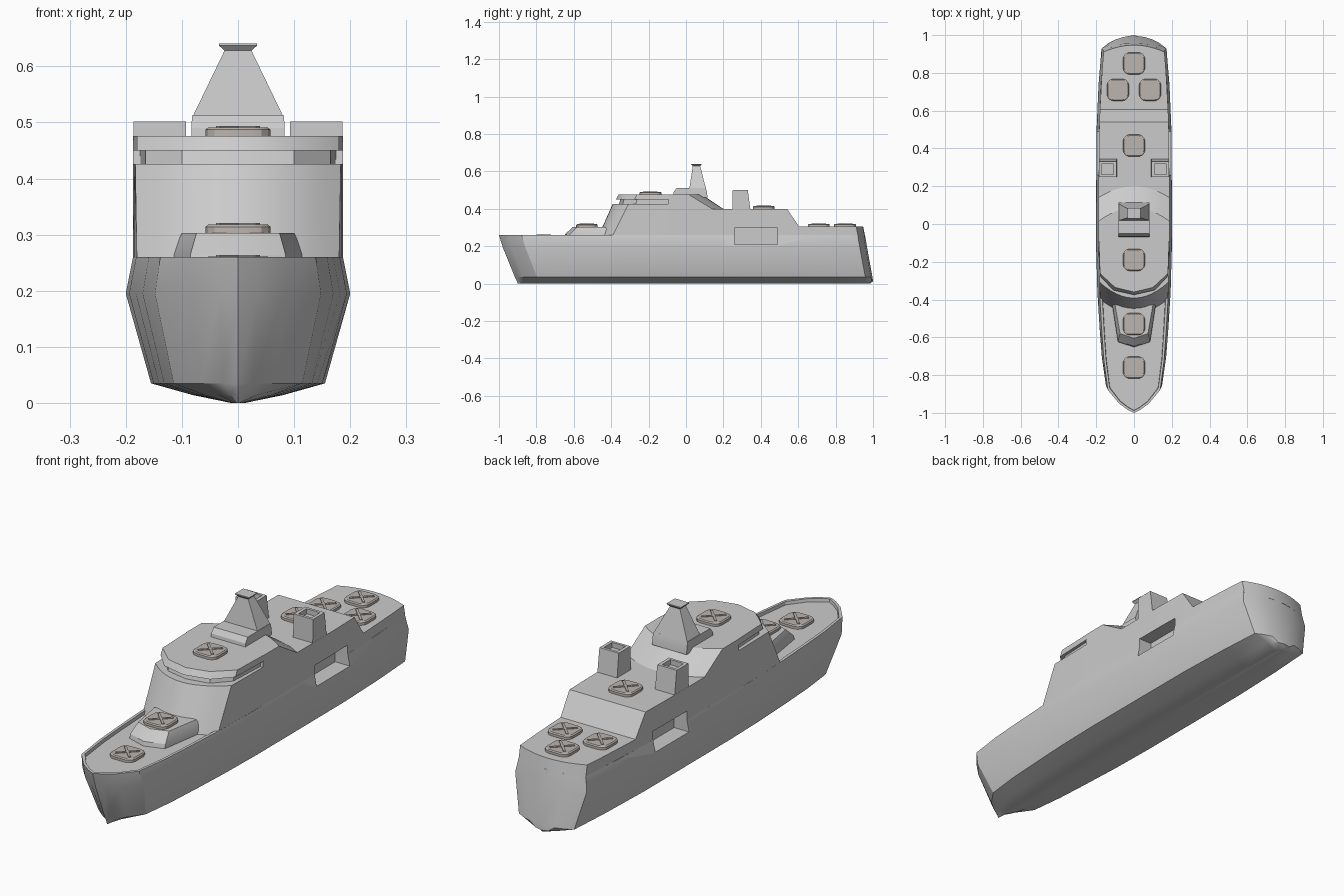
import bpy, bmesh, math

if "Cube" in bpy.data.objects:
    bpy.data.objects.remove(bpy.data.objects["Cube"])

def loft(name, rings, strip_caps=False, color=None):
    """Bridge equal-length closed rings and cap both ends."""
    bm = bmesh.new()
    vs = [[bm.verts.new(p) for p in r] for r in rings]
    n = len(rings[0])
    for a, b in zip(vs, vs[1:]):
        for k in range(n):
            bm.faces.new((a[k], a[(k + 1) % n], b[(k + 1) % n], b[k]))
    for r in (vs[0], vs[-1]):
        if strip_caps:
            for k in range(n // 2 - 1):
                bm.faces.new((r[k], r[k + 1], r[n - 2 - k], r[n - 1 - k]))
        else:
            bm.faces.new(r)
    bmesh.ops.recalc_face_normals(bm, faces=bm.faces)
    me = bpy.data.meshes.new(name)
    bm.to_mesh(me)
    bm.free()
    ob = bpy.data.objects.new(name, me)
    bpy.context.collection.objects.link(ob)
    if color:
        me.materials.append(color)
    return ob

def sym(half, z):
    """Half outline from centre bow to centre stern, mirrored into a ring."""
    back = [(-x, y) for x, y in reversed(half) if x > 1e-6]
    return [(x, y, z) for x, y in half + back]

def rect(x0, x1, y0, y1, z):
    return [(x0, y0, z), (x1, y0, z), (x1, y1, z), (x0, y1, z)]

def cut(ob, cutter):
    m = ob.modifiers.new("cut", 'BOOLEAN')
    m.operation, m.object, m.solver = 'DIFFERENCE', cutter, 'EXACT'
    bpy.context.view_layer.objects.active = ob
    bpy.ops.object.modifier_apply(modifier=m.name)

# Plan shape of the hull: fraction of length, fraction of beam
plan = [(0, 0), (.008, .17), (.025, .42), (.062, .74), (.14, .85), (.22, .91), (.32, .97), (.43, 1),
        (.6, 1), (.75, .995), (.88, .94), (.98, .86), (.989, .65), (.996, .38), (1, 0)]

def plan_width(y):
    s = (y + 1) / 1.957
    for (a, wa), (b, wb) in zip(plan, plan[1:]):
        if a <= s <= b:
            return wa + (wb - wa) * (s - a) / (b - a)
    return 0

# Hull: waterlines from keel to bulwark, then recessed foredeck
levels = [(0, .012, -.90, .985), (.014, .08, -.905, 1.0), (.035, .155, -.915, .997),
          (.195, .2, -.98, .968), (.26, .187, -1, .957), (.26, .174, -.988, .945),
          (.246, .172, -.986, .943)]
hull = loft("hull", [sym([(w * b, y0 + s * (y1 - y0)) for s, b in plan], z)
                     for z, w, y0, y1 in levels])

# Upper hull: stations of (bottom y, top y, top z, plan curvature bottom, top)
stations = [(-.475, -.392, .426, .075, .085), (-.27, -.25, .426, 0, 0), (-.096, -.096, .426, 0, 0),
            (-.09, -.09, .476, 0, 0), (.08, .085, .476, 0, -.07), (.2, .2, .4, 0, -.06),
            (.4, .4, .4, 0, 0), (.54, .54, .4, 0, 0), (.605, .605, .305, 0, 0),
            (.8, .8, .305, 0, 0), (.96, .947, .305, -.037, -.037)]
fr = [i / 6 - 1 for i in range(13)]
rings = []
for yb, yt, zt, cb, ct in stations:
    wb, wt = .187 * plan_width(min(yb + cb, .915)), .187 * plan_width(min(yt + ct, .91))
    rings.append([(f * wb, yb + cb * f * f, .24) for f in fr] +
                 [(f * wt, yt + ct * f * f, zt) for f in reversed(fr)])
upper_hull = loft("upper_hull", rings, strip_caps=True)

# Boat bays cut into both sides
for s in (-1, 1):
    bay = loft("bay_cutter", [rect(s * .125, s * .3, .26, .49, z) for z in (.21, .298)])
    cut(hull, bay)
    cut(upper_hull, bay)
    bpy.data.objects.remove(bay)

# Bridge: recessed window band under a projecting roof
loft("bridge_windows", [
    sym([(0, -.36), (.10, -.34), (.165, -.27), (.175, -.08), (0, -.08)], .42),
    sym([(0, -.35), (.10, -.33), (.165, -.26), (.175, -.08), (0, -.08)], .455)])
loft("bridge_roof", [
    sym([(0, -.375), (.11, -.35), (.18, -.275), (.187, -.085), (0, -.085)], .45),
    sym([(0, -.36), (.10, -.336), (.18, -.262), (.186, -.085), (0, -.085)], .476)])

# Foredeck house with sloped sides
loft("foredeck_house", [
    sym([(0, -.652), (.085, -.625), (.118, -.41), (0, -.41)], .244),
    sym([(0, -.647), (.085, -.62), (.118, -.41), (0, -.41)], .264),
    sym([(0, -.605), (.074, -.58), (.1, -.43), (0, -.43)], .303)])

# Mast: base block, tapered tower, flared cap
loft("mast_base", [rect(-.083, .083, -.07, .115, .46), rect(-.083, .083, -.066, .112, .49),
                   rect(-.082, .082, -.05, .106, .512)])
loft("mast", [rect(-.082, .082, .018, .107, .508), rect(-.024, .024, .036, .076, .628),
              rect(-.034, .034, .028, .084, .637), rect(-.034, .034, .028, .084, .641)])

# Funnels with open tops
for s in (-1, 1):
    loft("funnel", [rect(s * .091, s * .186, .248, .345, .39), rect(s * .093, s * .186, .25, .33, .502),
                    rect(s * .108, s * .172, .262, .318, .502), rect(s * .108, s * .172, .262, .318, .48)])

# Round-cornered hatches with a raised cross
tan = bpy.data.materials.new("hatch_grey")
tan.diffuse_color = (.5, .46, .43, 1)
tan.use_nodes = True
tan.node_tree.nodes["Principled BSDF"].inputs["Base Color"].default_value = tan.diffuse_color

def hatch_ring(cx, cy, half, z):
    r = half * .55
    pts = []
    for q, (sx, sy) in enumerate(((1, 1), (-1, 1), (-1, -1), (1, -1))):
        for k in range(4):
            a = math.radians(q * 90 + k * 30)
            pts.append((cx + sx * (half - r) + r * math.cos(a),
                        cy + sy * (half - r) + r * math.sin(a), z))
    return pts

for x, y, z in [(0, -.76, .246), (0, -.53, .303), (0, -.19, .476), (0, .415, .4),
                (-.085, .71, .305), (.085, .71, .305), (0, .85, .305)]:
    loft("hatch", [hatch_ring(x, y, .058, z - .003), hatch_ring(x, y, .058, z + .011),
                   hatch_ring(x, y, .053, z + .015)], color=tan)
    for a in (math.pi / 4, -math.pi / 4):
        c, s = math.cos(a), math.sin(a)
        loft("hatch_cross", [[(x + px * c - py * s, y + px * s + py * c, h)
                              for px, py, _ in rect(-.05, .05, -.005, .005, 0)]
                             for h in (z + .01, z + .018)], color=tan)

# Smooth shading with sharp edges kept
bpy.ops.object.select_all(action='SELECT')
bpy.context.view_layer.objects.active = hull
bpy.ops.object.shade_smooth_by_angle(angle=math.radians(28))
